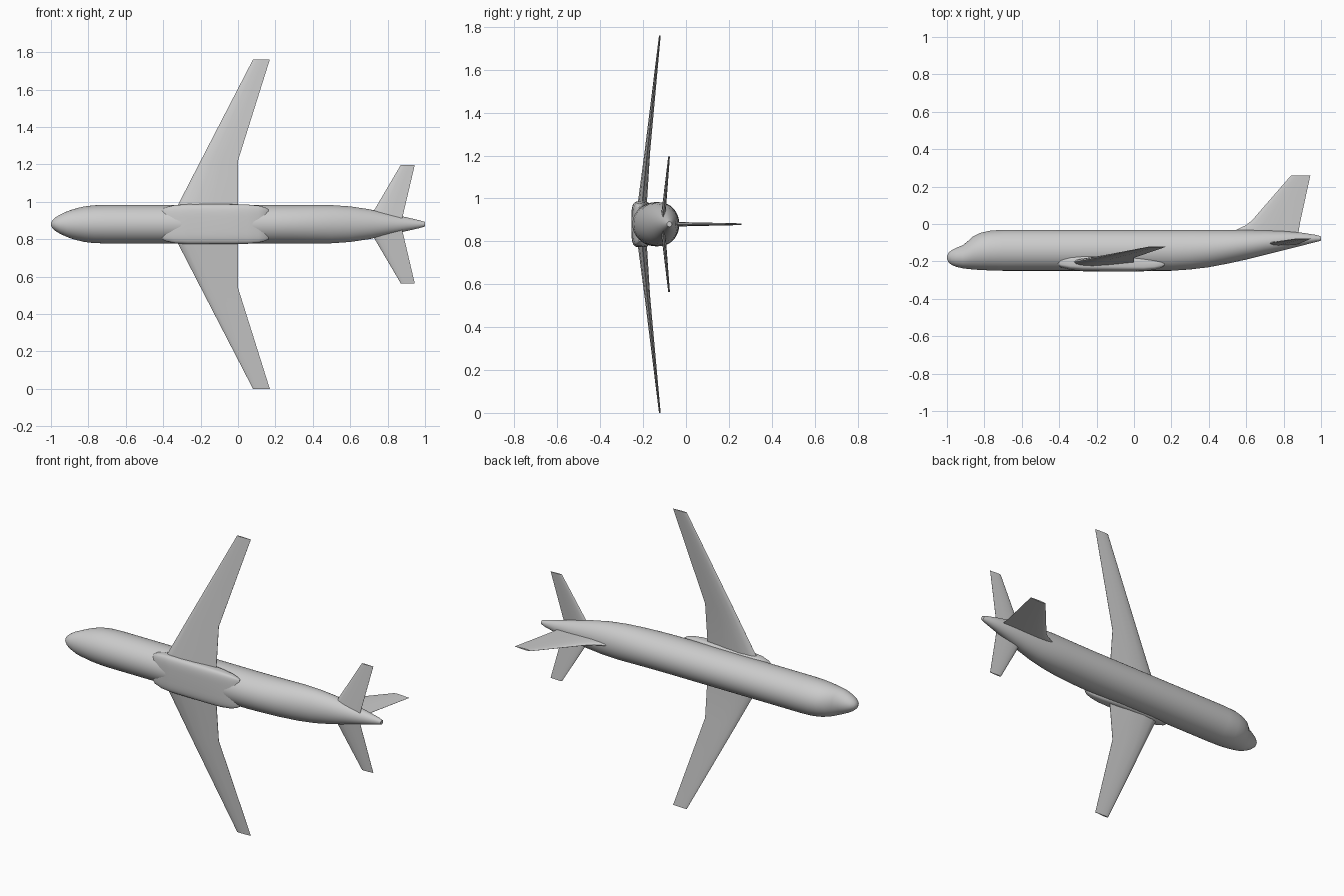
import bpy, bmesh, math

cube = bpy.data.objects.get("Cube")
if cube:
    bpy.data.objects.remove(cube, do_unlink=True)

AXIS_Z = 0.88  # height of the symmetry plane through the fuselage

grey = bpy.data.materials.new("plain grey")
grey.use_nodes = True
grey.diffuse_color = (0.6, 0.6, 0.6, 1)
grey.node_tree.nodes["Principled BSDF"].inputs["Base Color"].default_value = (0.6, 0.6, 0.6, 1)


def loft(name, rings, mirror=False, angle=40):
    """Skin a list of equal-length closed rings and cap both ends."""
    bm = bmesh.new()
    loops = [[bm.verts.new(p) for p in ring] for ring in rings]
    n = len(loops[0])
    for a, b in zip(loops, loops[1:]):
        for i in range(n):
            j = (i + 1) % n
            bm.faces.new((a[i], a[j], b[j], b[i]))
    bm.faces.new(loops[0])
    bm.faces.new(loops[-1])
    bmesh.ops.recalc_face_normals(bm, faces=bm.faces)
    mesh = bpy.data.meshes.new(name)
    bm.to_mesh(mesh)
    bm.free()
    mesh.materials.append(grey)
    obj = bpy.data.objects.new(name, mesh)
    obj.location.z = AXIS_Z
    bpy.context.collection.objects.link(obj)
    if mirror:
        mod = obj.modifiers.new("mirror", "MIRROR")
        mod.use_axis = (False, False, True)
    bpy.ops.object.select_all(action="DESELECT")
    obj.select_set(True)
    bpy.context.view_layer.objects.active = obj
    bpy.ops.object.shade_smooth_by_angle(angle=math.radians(angle))
    return obj


def hull_ring(x, low, high, half_width, power=2, n=48):
    """Superellipse section across the fuselage."""
    ring = []
    for i in range(n):
        a = math.tau * i / n
        c, s = math.cos(a), math.sin(a)
        e = 2 / power
        y = (low + high) / 2 + (high - low) / 2 * math.copysign(abs(s) ** e, s)
        ring.append((x, y, half_width * math.copysign(abs(c) ** e, c)))
    return ring


FOIL = [(0, 0), (.03, .45), (.12, .82), (.3, 1), (.6, .7), (1, .06)]


def foil_ring(lead, trail, span, offset, thick, upright=False):
    """Aerofoil section; upright sections rise along y, others run along z."""
    outline = FOIL + [(t, -h) for t, h in reversed(FOIL[1:])]
    ring = []
    for t, h in outline:
        x, d = lead + t * (trail - lead), offset + h * thick
        ring.append((x, span, d) if upright else (x, d, span))
    return ring


# Fuselage: station, underside, top, half width
stations = [
    (-1, -.187, -.173, .006), (-.992, -.205, -.154, .022), (-.975, -.219, -.14, .037),
    (-.95, -.229, -.127, .052), (-.915, -.237, -.113, .068), (-.89, -.24, -.093, .077),
    (-.86, -.243, -.066, .086), (-.82, -.246, -.047, .095), (-.77, -.248, -.036, .101),
    (-.7, -.25, -.031, .103), (.2, -.25, -.031, .103), (.3, -.243, -.031, .103),
    (.4, -.231, -.031, .103), (.5, -.212, -.031, .102), (.6, -.19, -.032, .095),
    (.7, -.165, -.034, .08), (.8, -.14, -.038, .059), (.9, -.115, -.047, .037),
    (.97, -.097, -.058, .021), (1, -.089, -.066, .012)]
loft("fuselage", [hull_ring(*s) for s in stations])

# Belly fairing around the wing roots
fairing = [
    (-.42, -.215, -.19, .07), (-.39, -.234, -.178, .09), (-.34, -.246, -.168, .102),
    (-.27, -.253, -.162, .107), (-.05, -.255, -.165, .107), (.05, -.253, -.18, .105),
    (.11, -.246, -.19, .099), (.145, -.236, -.198, .09), (.163, -.222, -.208, .08)]
loft("belly_fairing", [hull_ring(*f, power=4) for f in fairing])

# Swept wings with a kinked trailing edge
loft("wings", [
    foil_ring(-.348, 0, .05, -.207, .024),
    foil_ring(-.32, 0, .105, -.203, .021),
    foil_ring(-.199, 0, .34, -.18, .013),
    foil_ring(.08, .17, .88, -.122, .004)], mirror=True)

# Tailplane
loft("tailplane", [
    foil_ring(.69, .873, .01, -.109, .011),
    foil_ring(.87, .945, .316, -.079, .004)], mirror=True)

# Tail fin with a dorsal fillet at its foot
loft("tail_fin", [
    foil_ring(.5, .878, -.055, 0, .012, True),
    foil_ring(.55, .882, -.03, 0, .011, True),
    foil_ring(.595, .885, -.008, 0, .01, True),
    foil_ring(.63, .89, .018, 0, .009, True),
    foil_ring(.84, .943, .26, 0, .004, True)])
